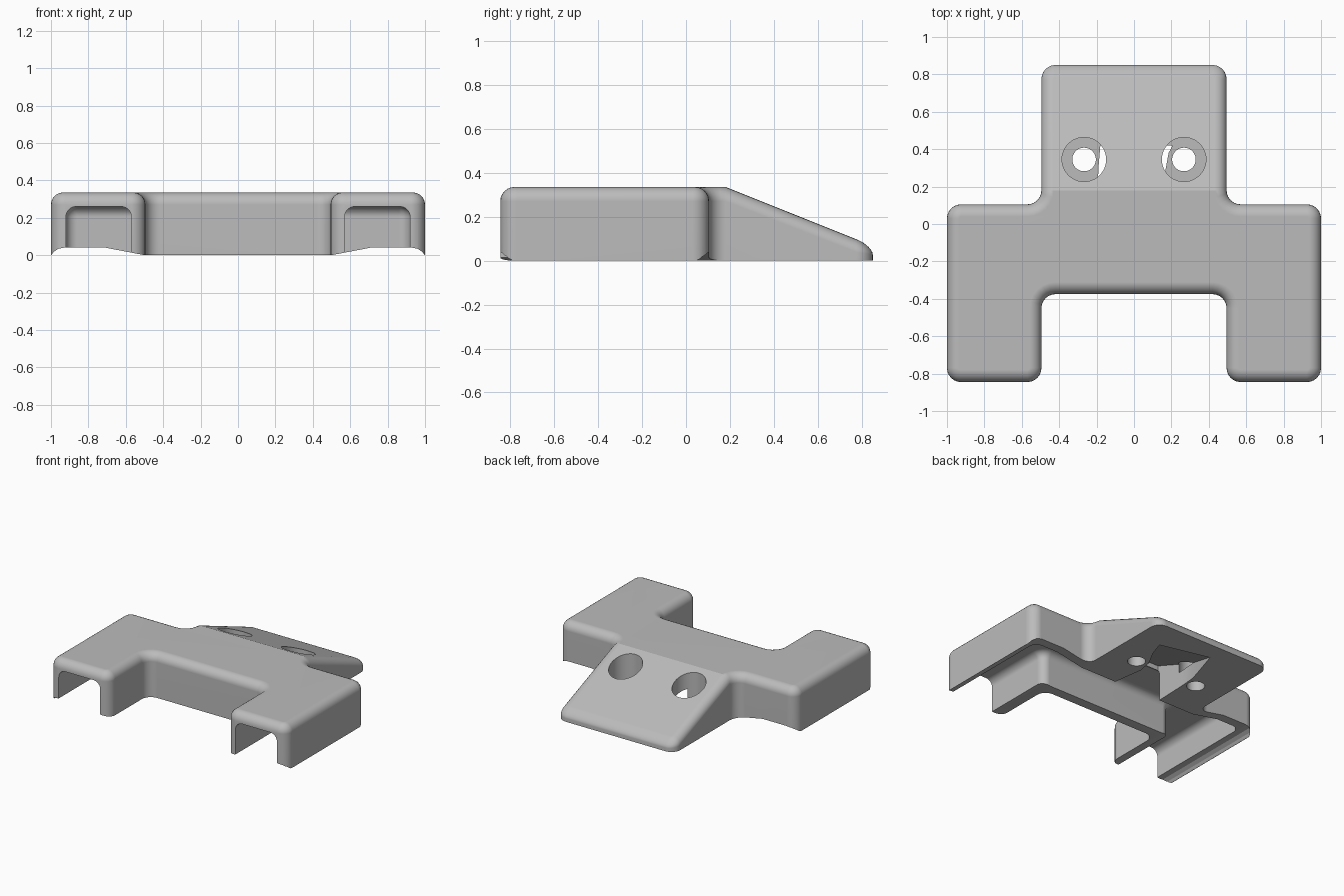
import bpy, bmesh, math
from mathutils import Vector

cube = bpy.data.objects.get("Cube")
if cube:
    bpy.data.objects.remove(cube)

grey = bpy.data.materials.new("matte grey")
grey.use_nodes = True
grey.diffuse_color = (0.5, 0.5, 0.5, 1)
grey.node_tree.nodes["Principled BSDF"].inputs["Base Color"].default_value = (0.5, 0.5, 0.5, 1)

SEG = 6           # segments per rounded corner
TOP = 0.335       # height of the cover
CREASE = 0.18     # where the tab starts to slope
SLOPE = 0.4


def add_object(name, bm):
    bmesh.ops.recalc_face_normals(bm, faces=bm.faces)
    mesh = bpy.data.meshes.new(name)
    bm.to_mesh(mesh)
    bm.free()
    mesh.materials.append(grey)
    obj = bpy.data.objects.new(name, mesh)
    bpy.context.collection.objects.link(obj)
    return obj


def rounded_outline(points, radius, inset):
    """Counter-clockwise outline, moved inwards, with every corner rounded."""
    result = []
    pts = [Vector(p) for p in points]
    for i, p in enumerate(pts):
        a = (p - pts[i - 1]).normalized()
        b = (pts[(i + 1) % len(pts)] - p).normalized()
        q = p + inset * Vector((-a.y - b.y, a.x + b.x))
        r = radius - inset if a.cross(b) > 0 else radius + inset
        for k in range(SEG + 1):
            t = math.pi / 2 * k / SEG
            result.append(q + r * (b - a - b * math.cos(t) + a * math.sin(t)))
    return result


def rounded_block(name, points, radius, edge, height, bottom, split=None):
    """Upright block with rounded corners and a rounded upper edge."""
    bm = bmesh.new()
    base = rounded_outline(points, radius, 0)
    rings = [[bm.verts.new((p.x, p.y, bottom)) for p in base]]
    for k in range(SEG + 1):
        t = math.pi / 2 * k / SEG
        ring = []
        for p in rounded_outline(points, radius, edge * (1 - math.cos(t))):
            h = height(p.y)
            drop = min(edge, h * 0.6) * (1 - math.sin(t))
            ring.append(bm.verts.new((p.x, p.y, h - drop)))
        rings.append(ring)
    n = len(base)
    for low, high in zip(rings, rings[1:]):
        for i in range(n):
            j = (i + 1) % n
            bm.faces.new((low[i], low[j], high[j], high[i]))
    bm.faces.new(rings[0][::-1])
    top = rings[-1]
    if split:
        s, e = split
        bm.faces.new(top[s:e + 1])
        bm.faces.new(top[e:] + top[:s + 1])
    else:
        bm.faces.new(top)
    return add_object(name, bm)


def prism(name, lower, upper):
    bm = bmesh.new()
    lo = [bm.verts.new(p) for p in lower]
    hi = [bm.verts.new(p) for p in upper]
    n = len(lo)
    bm.faces.new(lo[::-1])
    bm.faces.new(hi)
    for i in range(n):
        j = (i + 1) % n
        bm.faces.new((lo[i], lo[j], hi[j], hi[i]))
    return add_object(name, bm)


def cylinder(name, x, y, radius, z0, z1):
    ring = [(x + radius * math.cos(i * math.tau / 48), y + radius * math.sin(i * math.tau / 48))
            for i in range(48)]
    return prism(name, [(*p, z0) for p in ring], [(*p, z1) for p in ring])


def mirrored(half):
    return half + [(-x, y) for x, y in reversed(half)]


# Cover body: two arms, a crossbar and a sloping tab
half = [(0.495, -0.375), (0.495, -0.845), (1, -0.845), (1, 0.105), (0.495, 0.105), (0.495, 0.85)]
first = 4 * (SEG + 1) + SEG
last = 7 * (SEG + 1)
body = rounded_block("cover_body", mirrored(half), 0.075, 0.065,
                     lambda y: TOP - SLOPE * max(0, y - CREASE), 0, (first, last))

cutters = []

# Channel below the arms and crossbar, open at the arm ends
half = [(0.57, -0.30), (0.57, -1.1), (0.92, -1.1), (0.92, 0.035)]
cutters.append(rounded_block("channel_cutter", mirrored(half), 0.06, 0.055,
                             lambda y: 0.26, -0.1))

# Pocket running from the channel into the tab, with a sloping ceiling
plan = [(-0.2, 0.02), (0.2, 0.02), (0.165, 0.27), (0.185, 0.38), (0.25, 0.5),
        (0.29, 0.62), (-0.09, 0.71), (-0.18, 0.42), (-0.19, 0.3)]
cutters.append(prism("pocket_cutter", [(x, y, -0.1) for x, y in plan],
                     [(x, y, 0.28 - SLOPE * (y - 0.02)) for x, y in plan]))

for side in (-1, 1):
    # Screw hole and its recess
    cutters.append(cylinder("hole_cutter", side * 0.267, 0.345, 0.063, -0.1, 0.5))
    cutters.append(cylinder("recess_cutter", side * 0.267, 0.345, 0.118, 0.12, 0.5))
    # Raised underside of the arms
    section = [(0.5, 0), (0.72, 0.042), (0.92, 0.042), (0.96, 0.034), (0.985, 0.018),
               (0.998, 0), (0.998, -0.1), (0.5, -0.1)]
    cutters.append(prism("underside_cutter", [(side * x, -1, z) for x, z in section],
                         [(side * x, 1, z) for x, z in section]))

for cutter in cutters:
    cutter.hide_render = True
    mod = body.modifiers.new("cut", 'BOOLEAN')
    mod.operation = 'DIFFERENCE'
    mod.solver = 'EXACT'
    mod.object = cutter

# Bake the cuts and drop the helpers
graph = bpy.context.evaluated_depsgraph_get()
graph.update()
baked = bpy.data.meshes.new_from_object(body.evaluated_get(graph))
body.modifiers.clear()
body.data = baked
baked.materials.clear()
baked.materials.append(grey)
for poly in baked.polygons:
    poly.material_index = 0
for cutter in cutters:
    bpy.data.objects.remove(cutter)

# Smooth shading with crisp creases
for obj in bpy.context.selected_objects:
    obj.select_set(False)
body.select_set(True)
bpy.context.view_layer.objects.active = body
bpy.ops.object.shade_smooth_by_angle(angle=math.radians(20))
normals = body.modifiers.new("flat faces", 'WEIGHTED_NORMAL')
normals.keep_sharp = True
